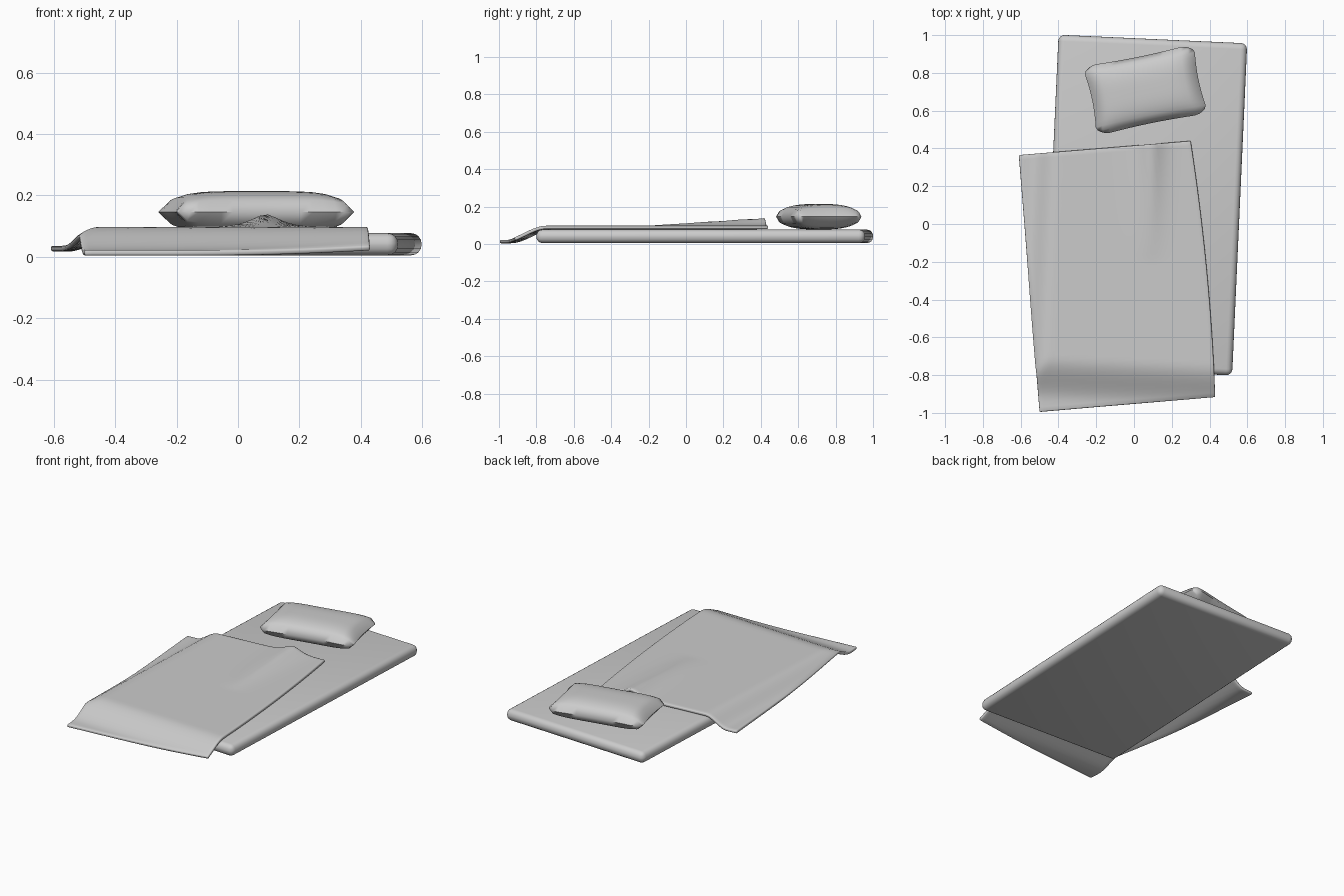
import bpy, bmesh
from math import radians, exp
from mathutils import Matrix, Vector

if "Cube" in bpy.data.objects:
    bpy.data.objects.remove(bpy.data.objects["Cube"])

grey = bpy.data.materials.new("soft_grey")
grey.use_nodes = True
GREY = (0.6, 0.6, 0.6, 1)
grey.diffuse_color = GREY
grey.node_tree.nodes["Principled BSDF"].inputs["Base Color"].default_value = GREY


def make(name, bm, angle=50):
    bmesh.ops.recalc_face_normals(bm, faces=bm.faces)
    mesh = bpy.data.meshes.new(name)
    bm.to_mesh(mesh)
    bm.free()
    mesh.materials.append(grey)
    ob = bpy.data.objects.new(name, mesh)
    bpy.context.collection.objects.link(ob)
    bpy.ops.object.select_all(action="DESELECT")
    ob.select_set(True)
    bpy.context.view_layer.objects.active = ob
    bpy.ops.object.shade_smooth_by_angle(angle=radians(angle))
    return ob


def ease(t):
    t = min(max(t, 0), 1)
    return t * t * (3 - 2 * t)


# Mattress: rounded slab, turned slightly
turn = Matrix.Translation((0.06, 0.1, 0.041)) @ Matrix.Rotation(radians(-2.6), 4, "Z")
bm = bmesh.new()
bmesh.ops.create_cube(bm, size=1)
bmesh.ops.scale(bm, vec=(1.0, 1.76, 0.072), verts=bm.verts)
bmesh.ops.bevel(bm, geom=bm.edges[:], offset=0.033, segments=4, profile=0.5, affect="EDGES")
bmesh.ops.transform(bm, matrix=turn, verts=bm.verts)
make("mattress", bm)

# Pillow: puffed cushion with cut corners and pinched sides
bm = bmesh.new()
bmesh.ops.create_cube(bm, size=2)
bmesh.ops.subdivide_edges(bm, edges=bm.edges[:], cuts=15, use_grid_fill=True)
bmesh.ops.delete(bm, geom=[f for f in bm.faces if abs(f.normal.z) < 0.5], context="FACES")
for v in bm.verts:
    u, w, side = v.co
    puff = (max(0, 1 - abs(u) ** 5) * max(0, 1 - abs(w) ** 3)) ** 0.5
    excess = max(0, abs(u) + abs(w) - 1.8)
    cut = 1 - 0.5 * excess
    v.co = (0.305 * u * cut * (1 - 0.06 * (1 - w * w)),
            0.19 * w * cut * (1 - 0.06 * (1 - u * u)),
            0.068 * side * puff)
bmesh.ops.remove_doubles(bm, verts=bm.verts, dist=0.0005)
place = Matrix.Translation((0.06, 0.71, 0.146)) @ Matrix.Rotation(radians(11.5), 4, "Z")
bmesh.ops.transform(bm, matrix=place, verts=bm.verts)
make("pillow", bm, 60)

# Blanket: sheet draped over the mattress foot and side, with a fold at the head end
foot_l, foot_r = Vector((-0.5, -0.995)), Vector((0.43, -0.915))
head_l, head_r = Vector((-0.61, 0.365)), Vector((0.30, 0.44))
bm = bmesh.new()
bmesh.ops.create_grid(bm, x_segments=40, y_segments=52, size=1)
to_bed = turn.inverted()
for v in bm.verts:
    s, t = (v.co.x + 1) / 2, (v.co.y + 1) / 2
    p = foot_l.lerp(foot_r, s).lerp(head_l.lerp(head_r, s), t)
    p.x += 0.08 * t * (1 - t) * s
    bed = to_bed @ Vector((p.x, p.y, 0))
    side_drop = 0.062 * ease((-0.475 - bed.x) / 0.14)
    foot_drop = 0.076 * ease((-0.83 - bed.y) / 0.23)
    fold = 0.042 * max(0, (p.y + 0.2) / 0.63) * exp(-abs((p.x - 0.09) / 0.065) ** 1.5)
    v.co = (p.x, p.y, 0.089 - max(side_drop, foot_drop) + fold)
blanket = make("blanket", bm)
solid = blanket.modifiers.new("thickness", "SOLIDIFY")
solid.thickness = 0.018
solid.offset = 0
rim = blanket.modifiers.new("soft_rim", "BEVEL")
rim.width = 0.006
rim.segments = 2
